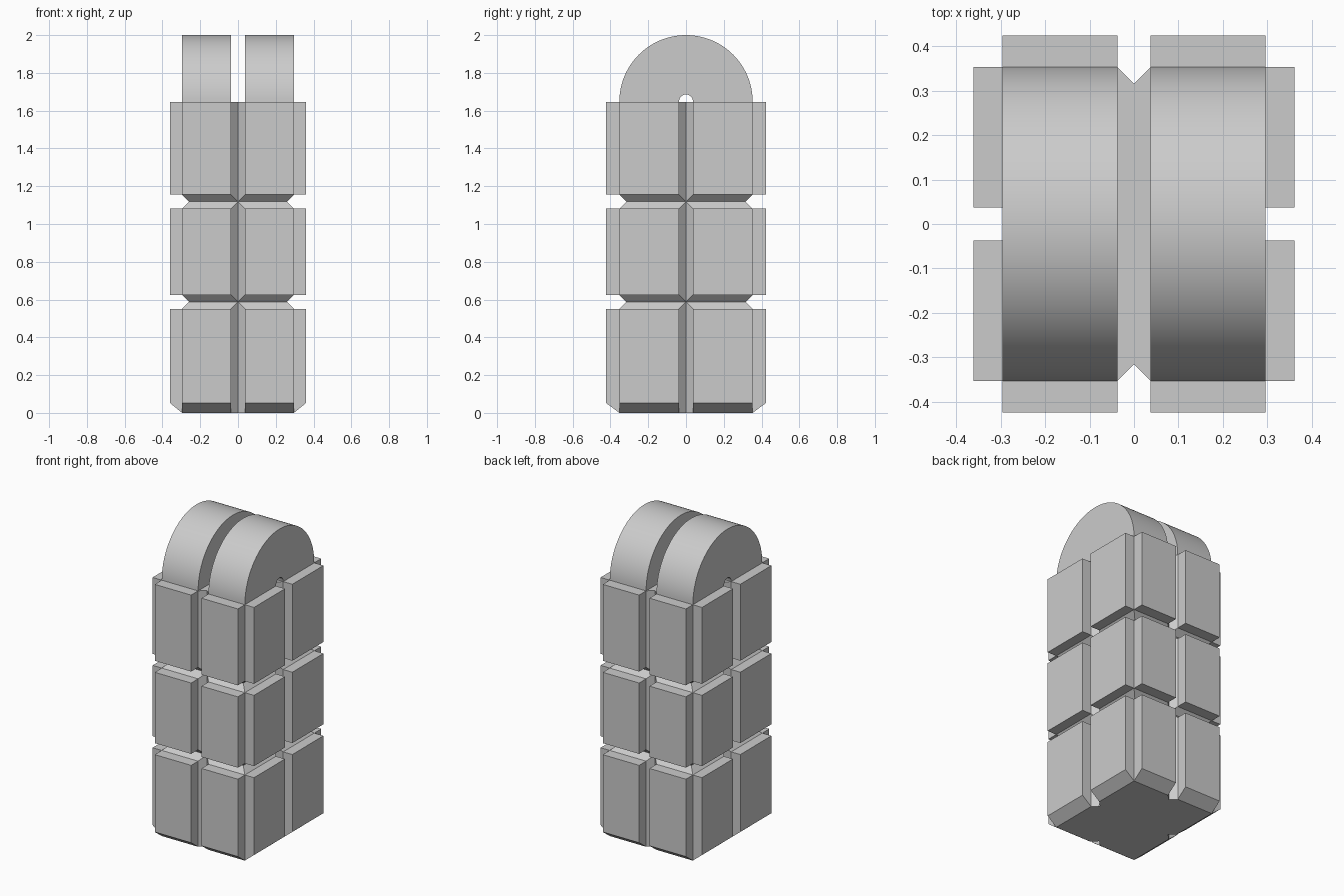
import bpy, bmesh, math

if "Cube" in bpy.data.objects:
    bpy.data.objects.remove(bpy.data.objects["Cube"])

X, Y = 0.296, 0.353        # core half sizes
G = 0.037                  # groove half width and depth
PX, PY = 0.361, 0.424      # outer faces of the plates
TOP = 1.647
GROOVES = (0.588, 1.118)


def finish(bm, name):
    bmesh.ops.remove_doubles(bm, verts=bm.verts, dist=1e-5)
    bmesh.ops.recalc_face_normals(bm, faces=bm.faces)
    mesh = bpy.data.meshes.new(name)
    bm.to_mesh(mesh)
    bm.free()
    obj = bpy.data.objects.new(name, mesh)
    bpy.context.collection.objects.link(obj)
    return obj


def prism(name, points, offset):
    """Extrude a flat polygon of 3D points along offset."""
    bm = bmesh.new()
    face = bm.faces.new([bm.verts.new(p) for p in points])
    out = bmesh.ops.extrude_face_region(bm, geom=[face], use_keep_orig=True)
    verts = [g for g in out["geom"] if isinstance(g, bmesh.types.BMVert)]
    bmesh.ops.translate(bm, verts=verts, vec=offset)
    return finish(bm, name)


# Core: lofted notched section, pinched at the horizontal V grooves
def section(d):
    x, y, w = X - d, Y - d, G - d
    return [(x, -y), (x, -w), (X - G, 0), (x, w),
            (x, y), (w, y), (0, Y - G), (-w, y),
            (-x, y), (-x, w), (G - X, 0), (-x, -w),
            (-x, -y), (-w, -y), (0, G - Y), (w, -y)]


levels = [(0, 0)]
for z in GROOVES:
    levels += [(z - G, 0), (z, G), (z + G, 0)]
levels.append((TOP, 0))
bm = bmesh.new()
rings = [[bm.verts.new((x, y, z)) for x, y in section(d)] for z, d in levels]
for a, b in zip(rings, rings[1:]):
    for i in range(len(a)):
        j = (i + 1) % len(a)
        bm.faces.new((a[i], a[j], b[j], b[i]))
bm.faces.new(rings[0])
bm.faces.new(rings[-1])
bmesh.ops.dissolve_degenerate(bm, dist=1e-5, edges=bm.edges)
finish(bm, "core")

# Raised plates on all four sides; the bottom row slopes in to the base
rows = [(0.053, GROOVES[0] - G), (GROOVES[0] + G, GROOVES[1] - G),
        (GROOVES[1] + G, TOP)]
for r, (z0, z1) in enumerate(rows):
    inner = 0 if r == 0 else z0
    for s in (-1, 1):
        for t in (-1, 1):
            prism("end_plate", [(t * G, s * Y, inner), (t * G, s * PY, z0),
                                (t * G, s * PY, z1), (t * G, s * Y, z1)],
                  (t * (X - G), 0, 0))
            prism("side_plate", [(s * X, t * G, inner), (s * PX, t * G, z0),
                                 (s * PX, t * G, z1), (s * X, t * G, z1)],
                  (0, t * (Y - G), 0))

# Twin rounded arches on top with a small tunnel through them
N, M = 64, 16
outer = [(Y * math.cos(math.pi * i / N), TOP + Y * math.sin(math.pi * i / N))
         for i in range(N + 1)]
tunnel = [(-G * math.cos(math.pi * i / M), TOP + 0.039 * math.sin(math.pi * i / M))
          for i in range(M + 1)]
for s in (-1, 1):
    arch = prism("top_arch", [(s * G, y, z) for y, z in outer + tunnel],
                 (s * (X - G), 0, 0))
    bpy.ops.object.select_all(action='DESELECT')
    arch.select_set(True)
    bpy.context.view_layer.objects.active = arch
    bpy.ops.object.shade_smooth_by_angle(angle=math.radians(30))
